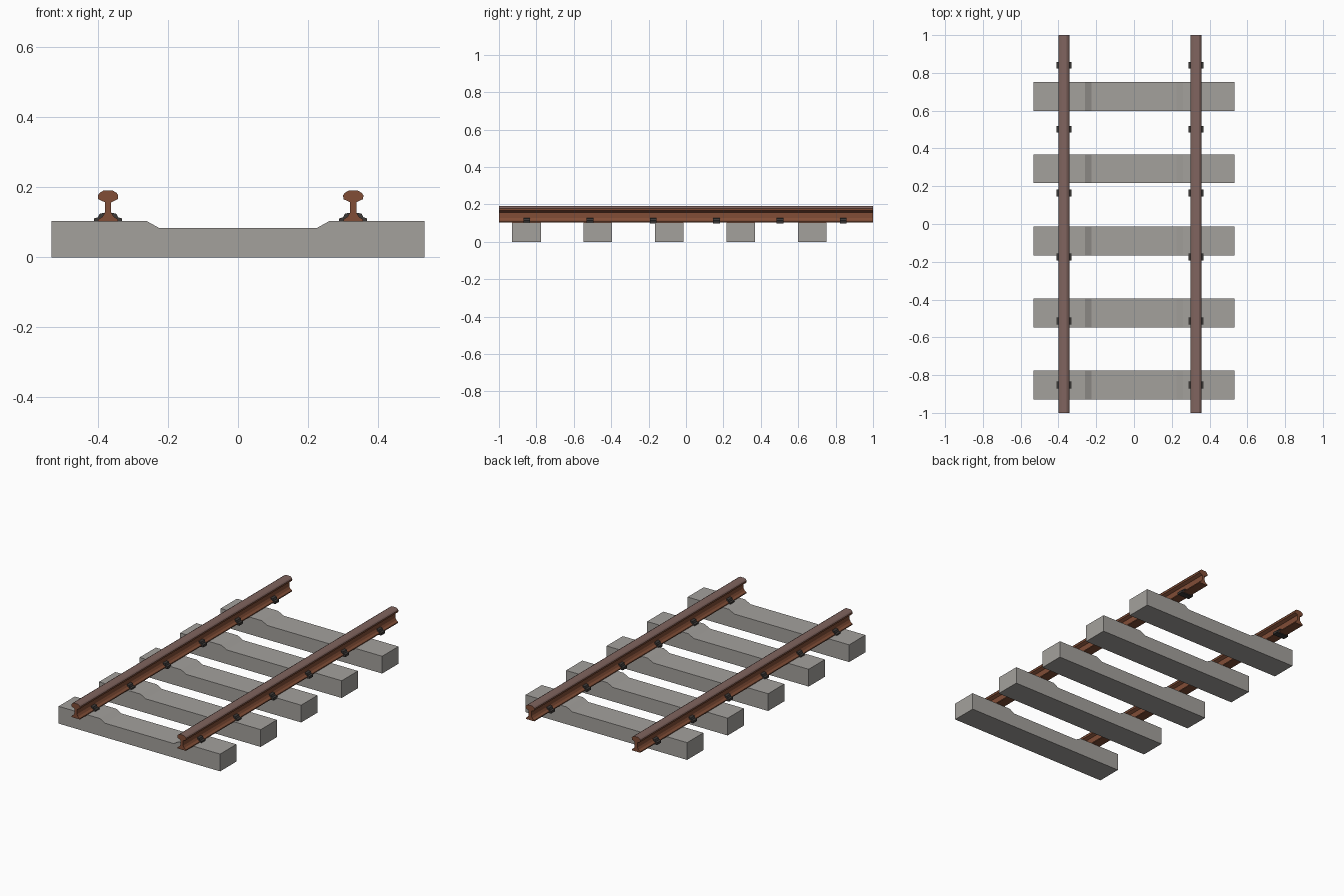
import bpy, bmesh

if "Cube" in bpy.data.objects:
    bpy.data.objects.remove(bpy.data.objects["Cube"])


def material(name, rgb):
    m = bpy.data.materials.new(name)
    m.diffuse_color = (*rgb, 1)
    m.use_nodes = True
    m.node_tree.nodes["Principled BSDF"].inputs["Base Color"].default_value = m.diffuse_color
    return m


CONCRETE = material("concrete", (0.37, 0.355, 0.335))
RUST = material("rusty_steel", (0.22, 0.075, 0.037))
WORN = material("worn_steel", (0.22, 0.13, 0.115))
IRON = material("dark_iron", (0.045, 0.04, 0.037))


def mirrored(half):
    """Complete a right-half outline (bottom to top) across x = 0."""
    return half + [(-x, z) for x, z in reversed(half)]


def extrude(name, outline, x, y, length, mats):
    """Extrude an x-z outline along y, centred on y."""
    bm = bmesh.new()
    face = bm.faces.new([bm.verts.new((px, -length / 2, pz)) for px, pz in outline])
    out = bmesh.ops.extrude_face_region(bm, geom=[face])["geom"]
    bmesh.ops.translate(bm, vec=(0, length, 0),
                        verts=[v for v in out if isinstance(v, bmesh.types.BMVert)])
    bmesh.ops.recalc_face_normals(bm, faces=bm.faces[:])
    me = bpy.data.meshes.new(name)
    bm.to_mesh(me)
    bm.free()
    for m in mats:
        me.materials.append(m)
    ob = bpy.data.objects.new(name, me)
    ob.location = (x, y, 0)
    bpy.context.collection.objects.link(ob)
    return ob


# Concrete sleepers with a lowered middle
SLEEPER = mirrored([(0.533, 0), (0.533, 0.103), (0.26, 0.103), (0.226, 0.084)])
for i in range(5):
    extrude(f"sleeper_{i + 1}", SLEEPER, 0, -0.853 + 0.3818 * i, 0.153, [CONCRETE])

RAIL = mirrored([(0.028, 0.102), (0.028, 0.108), (0.016, 0.116), (0.009, 0.128),
                 (0.009, 0.157), (0.028, 0.166), (0.029, 0.177),
                 (0.024, 0.184), (0.014, 0.190)])
CLIP = mirrored([(0.04, 0.097), (0.04, 0.111), (0.029, 0.114), (0.024, 0.124),
                 (0.012, 0.127)])

for side, x in (("left", -0.371), ("right", 0.329)):
    # Rail, with the running surface worn to a paler colour
    rail = extrude(f"{side}_rail", RAIL, x, 0, 2.0, [RUST, WORN])
    for p in rail.data.polygons:
        if p.center.z > 0.175 and p.normal.z > 0.3:
            p.material_index = 1
    # Fastening clips wrapped around the rail foot
    for i in range(6):
        extrude(f"{side}_rail_clip_{i + 1}", CLIP, x, -0.852 + 0.3385 * i, 0.036, [IRON])
